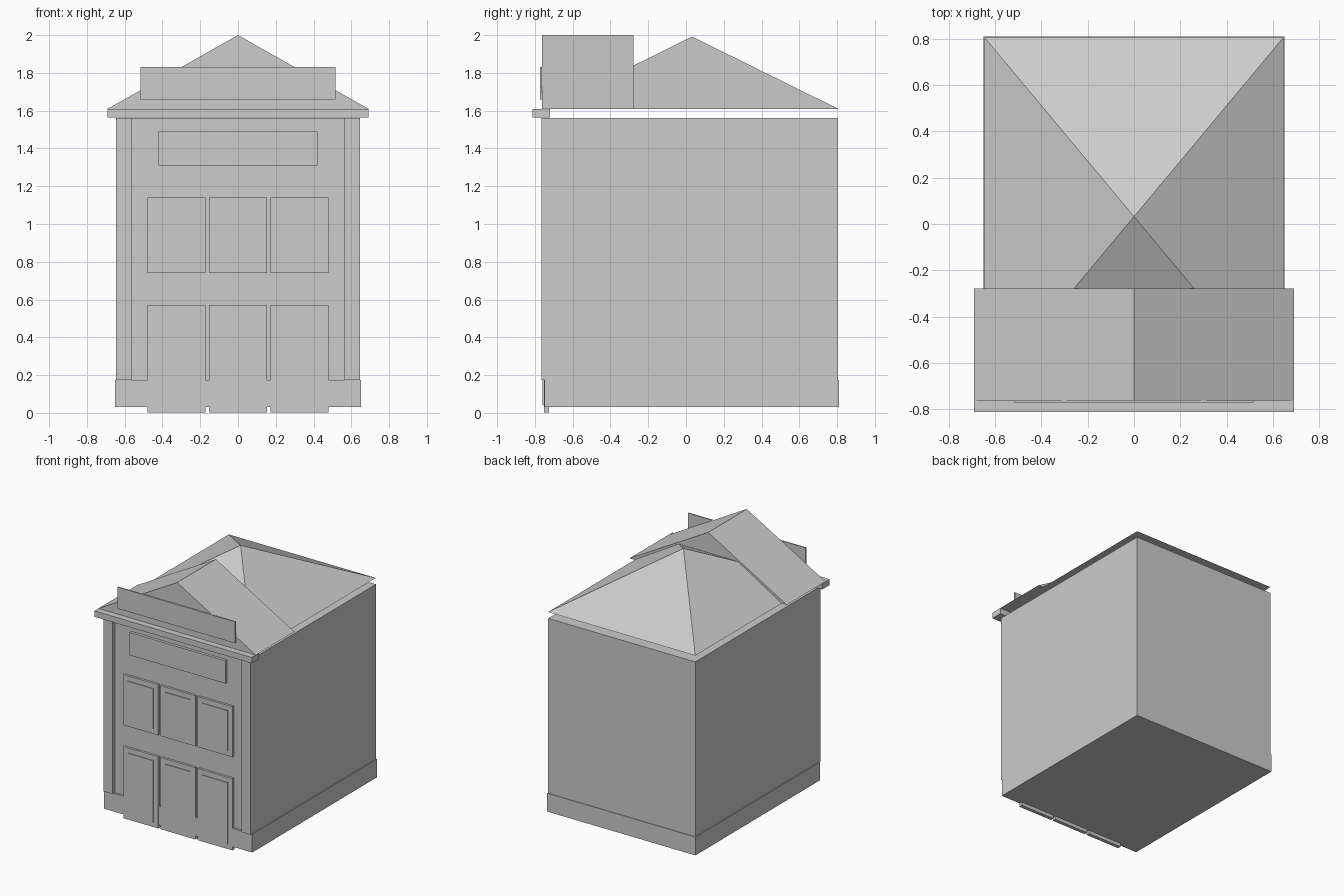
import bpy
import bmesh

cube = bpy.data.objects.get("Cube")
if cube:
    bpy.data.objects.remove(cube, do_unlink=True)

grey = bpy.data.materials.new("light_grey")
grey.use_nodes = True
colour = (0.604, 0.604, 0.604, 1)
grey.diffuse_color = colour
for node in grey.node_tree.nodes:
    if node.type == "BSDF_PRINCIPLED":
        node.inputs["Base Color"].default_value = colour


def finish(name, bm):
    bmesh.ops.recalc_face_normals(bm, faces=bm.faces)
    mesh = bpy.data.meshes.new(name)
    bm.to_mesh(mesh)
    bm.free()
    mesh.materials.append(grey)
    obj = bpy.data.objects.new(name, mesh)
    bpy.context.collection.objects.link(obj)
    return obj


def box(name, x, y, z):
    """Box from (low, high) ranges on each axis."""
    bm = bmesh.new()
    bmesh.ops.create_cube(bm, size=1)
    for v in bm.verts:
        v.co = [(lo + hi) / 2 + c * (hi - lo)
                for c, (lo, hi) in zip(v.co, (x, y, z))]
    return finish(name, bm)


WALL = -0.735      # front wall plane
TOP = 1.56         # top of the walls
EAVE = 1.61        # bottom of the roofs

# Main block and plinth
box("body", (-0.645, 0.645), (WALL, 0.805), (0.1, TOP))
box("plinth", (-0.65, 0.65), (-0.75, 0.81), (0.03, 0.175))

# Corner pilasters
for side, name in ((-1, "right_pilaster"), (1, "left_pilaster")):
    box(name, sorted((side * 0.565, side * 0.645)), (-0.765, WALL + 0.01), (0.175, TOP))

# Cornice and the two sign boards
box("cornice", (-0.69, 0.69), (-0.812, -0.72), (TOP + 0.003, EAVE))
box("upper_sign", (-0.515, 0.515), (-0.772, -0.762), (1.66, 1.83))
box("lower_sign", (-0.42, 0.42), (-0.757, WALL + 0.01), (1.31, 1.49))

# Three bays, each with a panelled door and a panelled window
for name, bottom, top in (("door", 0.002, 0.57), ("window", 0.74, 1.14)):
    for i, centre in enumerate((-0.325, 0, 0.325)):
        half = 0.153
        box(f"{name}_frame_{i + 1}", (centre - half, centre + half),
            (-0.753, WALL + 0.01), (bottom, top))
        inset = 0.04
        box(f"{name}_panel_{i + 1}", (centre - half + inset, centre + half - inset),
            (-0.759, -0.75), (bottom + inset, top - inset))

# Hipped main roof, rising to a single point above the walls
bm = bmesh.new()
corners = [bm.verts.new((x, y, EAVE)) for x, y in
           ((-0.645, -0.74), (0.645, -0.74), (0.645, 0.805), (-0.645, 0.805))]
apex = bm.verts.new((0, 0.032, 1.992))
bm.faces.new(corners)
for a, b in zip(corners, corners[1:] + corners[:1]):
    bm.faces.new((a, b, apex))
finish("hipped_roof", bm)

# Front gable roof, a triangular profile extruded backwards
bm = bmesh.new()
profile = [bm.verts.new((x, -0.762, z)) for x, z in ((-0.69, EAVE), (0.69, EAVE), (0, 2))]
face = bm.faces.new(profile)
new = bmesh.ops.extrude_face_region(bm, geom=[face], use_keep_orig=True)["geom"]
bmesh.ops.translate(bm, vec=(0, 0.484, 0),
                    verts=[v for v in new if isinstance(v, bmesh.types.BMVert)])
finish("gable_roof", bm)
